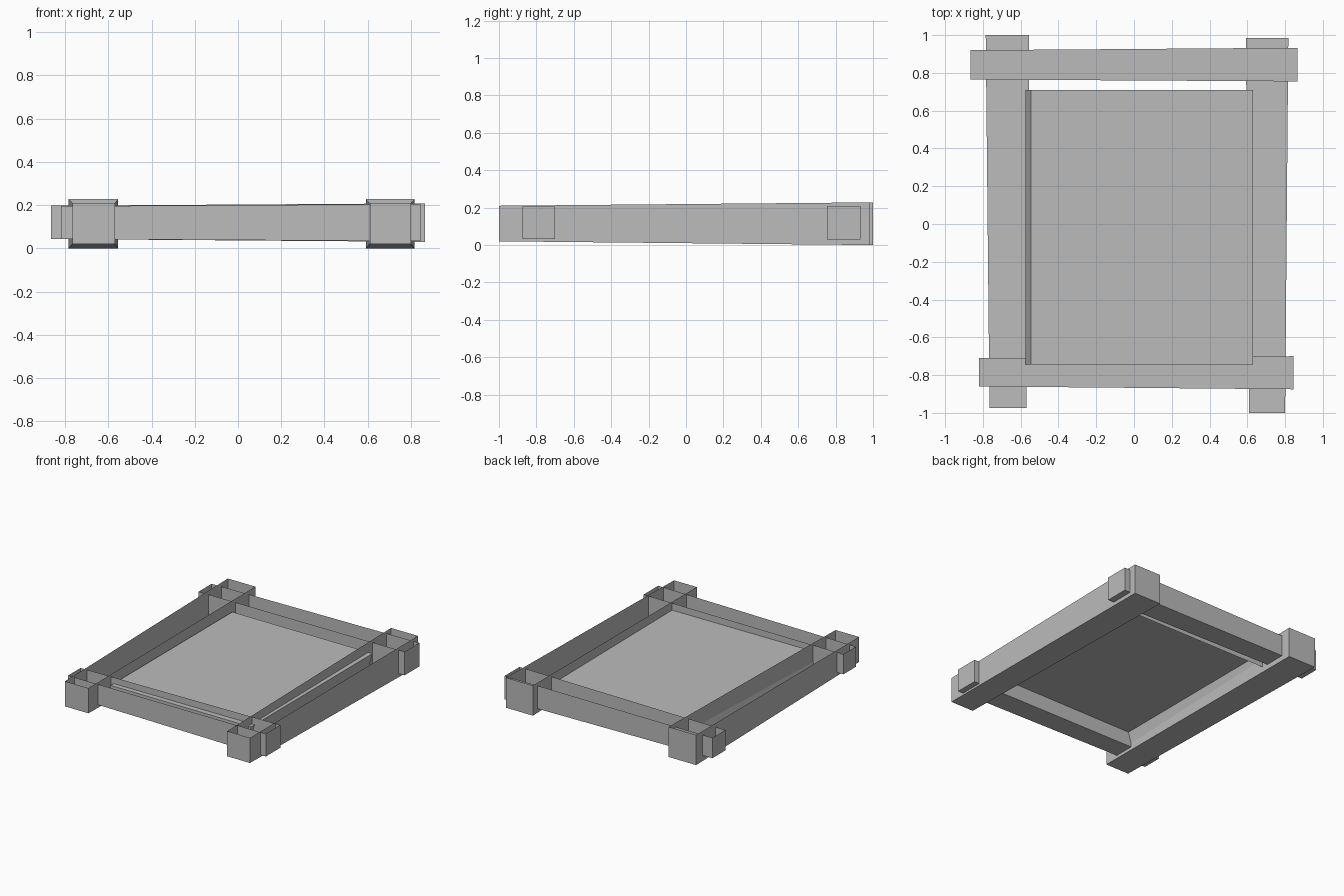
import bpy
import bmesh

cube = bpy.data.objects.get("Cube")
if cube:
    bpy.data.objects.remove(cube, do_unlink=True)

# single plain grey
grey = bpy.data.materials.new("plain_grey")
grey.use_nodes = True
colour = (0.5, 0.5, 0.5, 1)
grey.diffuse_color = colour
grey.node_tree.nodes["Principled BSDF"].inputs["Base Color"].default_value = colour


def rect(axis, at, a0, a1, z0, z1):
    """Rectangle across the given axis, as four corners."""
    ring = [(a0, z0), (a1, z0), (a1, z1), (a0, z1)]
    return [(at, a, z) if axis == "x" else (a, at, z) for a, z in ring]


def loft(name, start, end, open_side):
    """Box between two rectangles, without its face on the open side (0 bottom, 2 top)."""
    bm = bmesh.new()
    a = [bm.verts.new(p) for p in start]
    b = [bm.verts.new(p) for p in end]
    bm.faces.new(a)
    bm.faces.new(b[::-1])
    sides = [bm.faces.new((a[i], b[i], b[(i + 1) % 4], a[(i + 1) % 4])) for i in range(4)]
    bmesh.ops.recalc_face_normals(bm, faces=bm.faces)
    bmesh.ops.delete(bm, geom=[sides[open_side]], context="FACES_ONLY")
    mesh = bpy.data.meshes.new(name)
    bm.to_mesh(mesh)
    bm.free()
    mesh.materials.append(grey)
    obj = bpy.data.objects.new(name, mesh)
    bpy.context.collection.objects.link(obj)
    return obj


# long side beams, thicker towards the back, hollow and open on top
loft("right_beam", rect("y", -0.975, -0.765, -0.57, 0.02, 0.21),
     rect("y", 1.0, -0.785, -0.555, 0, 0.228), 2)
loft("left_beam", rect("y", -1.0, 0.61, 0.80, 0.02, 0.21),
     rect("y", 0.985, 0.592, 0.817, 0, 0.228), 2)

# cross beams, thicker towards the left, hollow and open on top
loft("front_beam", rect("x", -0.82, -0.86, -0.71, 0.043, 0.195),
     rect("x", 0.845, -0.875, -0.70, 0.033, 0.205), 2)
loft("back_beam", rect("x", -0.865, 0.765, 0.92, 0.043, 0.197),
     rect("x", 0.865, 0.755, 0.933, 0.03, 0.208), 2)

# leaning panel box set inside the frame, open underneath
panel = loft("panel", rect("y", -0.745, -0.56, 0.615, 0.045, 0.15),
             rect("y", 0.71, -0.56, 0.615, 0.045, 0.15), 0)
for v in panel.data.vertices:
    v.co.x += 0.015 if v.co.z > 0.1 else -0.015
